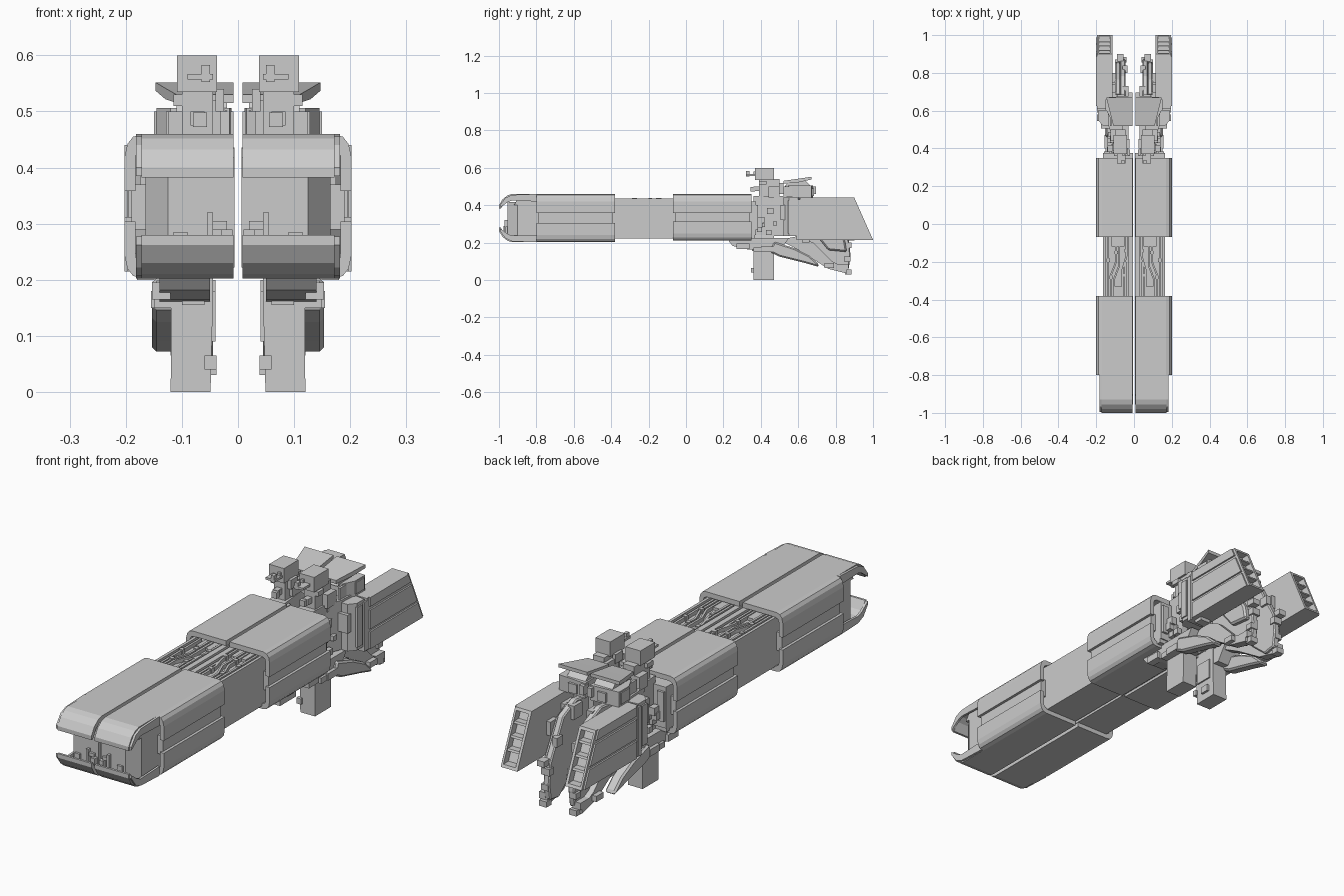
import bpy, bmesh, random

random.seed(4)


def add_prism(bm, pts, axis, a, b):
    """Extrude a flat outline along an axis: x takes (y,z), y takes (x,z), z takes (x,y)."""
    def put(p, t):
        return {'x': (t, p[0], p[1]), 'y': (p[0], t, p[1]), 'z': (p[0], p[1], t)}[axis]
    lo = [bm.verts.new(put(p, a)) for p in pts]
    hi = [bm.verts.new(put(p, b)) for p in pts]
    n = len(pts)
    bm.faces.new(lo)
    bm.faces.new(hi[::-1])
    for i in range(n):
        j = (i + 1) % n
        bm.faces.new((lo[i], hi[i], hi[j], lo[j]))


def finish(name, bm, bevel=0):
    bmesh.ops.recalc_face_normals(bm, faces=bm.faces[:])
    me = bpy.data.meshes.new(name)
    bm.to_mesh(me)
    bm.free()
    ob = bpy.data.objects.new(name, me)
    bpy.context.collection.objects.link(ob)
    if bevel:
        m = ob.modifiers.new("chamfer", 'BEVEL')
        m.width, m.segments = bevel, 1
    m = ob.modifiers.new("left_half", 'MIRROR')
    m.use_mirror_merge = False
    return ob


def prism(name, pts, axis, a, b, bevel=0):
    bm = bmesh.new()
    add_prism(bm, pts, axis, a, b)
    return finish(name, bm, bevel)


def boxes(name, items, bevel=0):
    bm = bmesh.new()
    for x0, x1, y0, y1, z0, z1 in items:
        add_prism(bm, [(x0, y0), (x1, y0), (x1, y1), (x0, y1)], 'z', z0, z1)
    return finish(name, bm, bevel)


def flip(pts, mid=0.331):
    return [(p, 2 * mid - z) for p, z in pts]


# Inner hull, tapered at the nose
prism("inner_hull", [(.006, -.955), (.125, -.955), (.165, -.9), (.165, .37), (.006, .37)],
      'z', .222, .418)
boxes("hull_top_rails", [(.006, .03, -.4, -.05, .41, .436), (.152, .165, -.4, -.05, .41, .436),
                         (.06, .1, -.4, -.33, .41, .43), (.05, .12, -.12, -.05, .41, .43)])
prism("hull_nose_deck", [(-.92, .4), (-.9, .435), (-.4, .435), (-.4, .41), (-.9, .4)], 'x', .006, .165)

# Cables running along the exposed deck
bm = bmesh.new()
for path in ([(.137, -.39), (.137, -.06)],
             [(.122, -.39), (.122, -.27), (.095, -.2), (.095, -.06)],
             [(.105, -.39), (.105, -.29), (.078, -.22), (.078, -.06)],
             [(.06, -.39), (.06, -.24), (.04, -.17), (.04, -.06)],
             [(.045, -.39), (.045, -.2)]):
    w = .005
    strip = [(x - w, y) for x, y in path] + [(x + w, y) for x, y in path[::-1]]
    add_prism(bm, strip, 'z', .412, .434)
finish("deck_cables", bm)
boxes("cable_clamps", [(x - .009, x + .009, y, y + .018, .412, .438)
                       for x, y in ((.122, -.29), (.06, -.28), (.095, -.16), (.04, -.15), (.137, -.2))])

# Armour shells wrapping the hull in two places, upper and lower
shell = [(.008, .46), (.17, .46), (.187, .455), (.197, .442), (.202, .42), (.202, .358),
         (.183, .358), (.183, .42), (.178, .432), (.165, .438), (.008, .438)]
for label, y0, y1 in (("front", -.8, -.38), ("rear", -.07, .35)):
    prism(label + "_upper_shell", shell, 'y', y0, y1)
    low = [(x, z if label == "front" else z + .008) for x, z in flip(shell)]
    prism(label + "_lower_shell", low, 'y', y0, y1)
    boxes(label + "_side_panel", [(.16, .19, y0 + .01, y1 - .01, .29, .37)])

# Curved nose lips, upper and lower
lip = [(-.8, .46), (-.93, .46), (-.955, .452), (-.98, .432), (-1, .4), (-1, .382), (-.99, .382),
       (-.968, .418), (-.945, .434), (-.92, .438), (-.8, .438)]
prism("upper_lip", lip, 'x', .008, .172)
prism("lower_lip", flip(lip), 'x', .008, .172)
cheek = [(-.8, .46), (-.93, .455), (-.965, .44), (-.995, .4), (-.995, .385), (-.955, .415),
         (-.93, .425), (-.8, .42)]
prism("upper_lip_edge", cheek, 'x', .172, .182)
prism("lower_lip_edge", flip(cheek), 'x', .172, .182)
boxes("nose_machinery", [(.01, .03, -.975, -.95, .23, .29), (.045, .055, -.97, -.95, .23, .32),
                         (.02, .05, -.965, -.95, .29, .305), (.09, .115, -.965, -.95, .25, .285)])

# Rear bulkhead and joints behind the hull
boxes("rear_bulkhead", [(.006, .165, .34, .375, .24, .42), (.13, .16, .37, .385, .27, .40),
                        (.02, .05, .36, .395, .38, .44)])
prism("waist_block", [(.03, .36), (.105, .36), (.11, .45), (.135, .52), (.14, .61), (.02, .61), (.045, .5)],
      'z', .235, .45)
small = []
for i in range(28):
    y, z = random.uniform(.37, .57), random.uniform(.22, .43)
    x, s = random.uniform(.04, .12), random.uniform(.012, .025)
    small.append((x, x + s * 1.2, y, y + s * 1.6, z, z + s * 1.5))
boxes("waist_details", small)

# Upper torso block with winged top plate
prism("torso_block", [(.015, .53), (.12, .55), (.145, .6), (.145, .67), (.012, .68)], 'z', .44, .506)
prism("torso_ridge", [(.53, .5), (.55, .53), (.64, .53), (.67, .5)], 'x', .02, .11)
bm = bmesh.new()
add_prism(bm, [(.52, .515), (.6, .522), (.67, .537), (.67, .552), (.59, .54), (.52, .53)], 'x', .008, .147)
for v in bm.verts:
    if v.co.x > .1:
        v.co.x -= (.67 - v.co.y) * .25
finish("top_wing_plate", bm)
boxes("torso_side_vents", [(.118, .128, .52, .58, .44, .5), (.138, .15, .6, .66, .45, .5),
                           (.008, .03, .66, .695, .46, .5), (.05, .09, .67, .685, .45, .49)])

# Upper blocks standing on necks
boxes("upper_block", [(.037, .109, .37, .47, .535, .6)])
boxes("upper_neck", [(.045, .1, .39, .5, .43, .54), (.03, .06, .42, .52, .46, .52),
                     (.06, .085, .36, .4, .475, .5), (.09, .125, .44, .5, .44, .5)])
boxes("upper_block_fittings", [(.05, .062, .36, .38, .555, .58), (.045, .09, .32, .37, .557, .567),
                               (.05, .065, .32, .34, .553, .583), (.025, .04, .4, .45, .5, .54),
                               (.055, .08, .345, .37, .472, .498), (.1, .115, .39, .43, .51, .53)])

# Lower blocks the model stands on
prism("lower_block", [(.049, 0), (.12, 0), (.119, .16), (.11, .24), (.045, .24), (.045, .15)], 'y', .36, .47)
boxes("lower_block_fittings", [(.038, .06, .348, .365, .04, .065), (.04, .055, .37, .45, .09, .18),
                               (.06, .1, .353, .37, .155, .175), (.1, .15, .36, .44, .15, .175),
                               (.038, .055, .4, .44, .03, .06)])

# Lower arms reaching backward under the body
prism("arm_front_plate", [(.23, .205), (.25, .182), (.32, .165), (.5, .15), (.55, .225), (.24, .225)],
      'x', .05, .14)
boxes("arm_hinge", [(.12, .153, .27, .34, .165, .195), (.1, .155, .4, .47, .15, .18)])
prism("arm_blade", [(.45, .15), (.5, .125), (.64, .09), (.71, .07), (.71, .085), (.66, .13),
                    (.58, .17), (.47, .205)], 'x', .105, .153, .008)
prism("arm_strut", [(.5, .215), (.62, .15), (.76, .06), (.86, .035), (.86, .06), (.78, .1),
                    (.68, .2), (.6, .235)], 'x', .06, .1)
boxes("arm_tip", [(.055, .09, .85, .885, .03, .055), (.06, .1, .81, .87, .055, .085),
                  (.09, .12, .74, .79, .065, .09)])

# Narrow leaning fins between the engine boxes
fin = [(.6, .42), (.69, .43), (.78, .39), (.87, .22), (.88, .13), (.87, .06), (.81, .05), (.74, .11), (.6, .24)]
prism("rear_fin", fin, 'x', .045, .075, .005)
prism("rear_fin_panel", [(.68, .41), (.76, .37), (.85, .21), (.86, .15), (.76, .16), (.68, .26)],
      'x', .07, .1, .008)
boxes("rear_fin_fittings", [(.04, .08, .855, .885, .17, .2), (.055, .09, .86, .9, .21, .235),
                            (.05, .085, .845, .88, .1, .125), (.035, .06, .8, .84, .28, .32),
                            (.03, .06, .67, .73, .36, .42), (.08, .115, .7, .74, .28, .33)])

# Shoulder panels carrying the engine boxes
prism("shoulder_panel", [(.1, .52), (.165, .52), (.19, .55), (.19, .6), (.1, .61)], 'z', .235, .44)
boxes("shoulder_ribs", [(.15, .196, .545, .58, .25, .425), (.12, .197, .59, .61, .215, .43),
                        (.12, .175, .505, .53, .32, .4)])


# Engine boxes with slanted open backs divided into cells
def back(z, inset=0):
    return .9 + (.44 - z) / .225 * .1 - inset


def slab(bm, x0, x1, z0, z1, inset=0, front=.61):
    add_prism(bm, [(front, z0), (back(z0, inset), z0), (back(z1, inset), z1), (front, z1)], 'x', x0, x1)


bm = bmesh.new()
slab(bm, .125, .19, .225, .43, .035)
slab(bm, .186, .195, .215, .44)
slab(bm, .115, .127, .215, .44)
slab(bm, .115, .195, .215, .227)
slab(bm, .115, .195, .428, .44)
for z in (.275, .325, .378):
    slab(bm, .12, .19, z, z + .009, .006)
finish("engine_box", bm)
bm = bmesh.new()
for z0, z1 in ((.215, .29), (.302, .385), (.4, .44)):
    slab(bm, .194, .202, z0, z1, .012, .625)
finish("engine_side_plates", bm)
boxes("engine_brackets", [(.09, .12, .63, .7, .26, .4), (.095, .12, .75, .8, .3, .36),
                          (.13, .18, .62, .66, .2, .22)])
